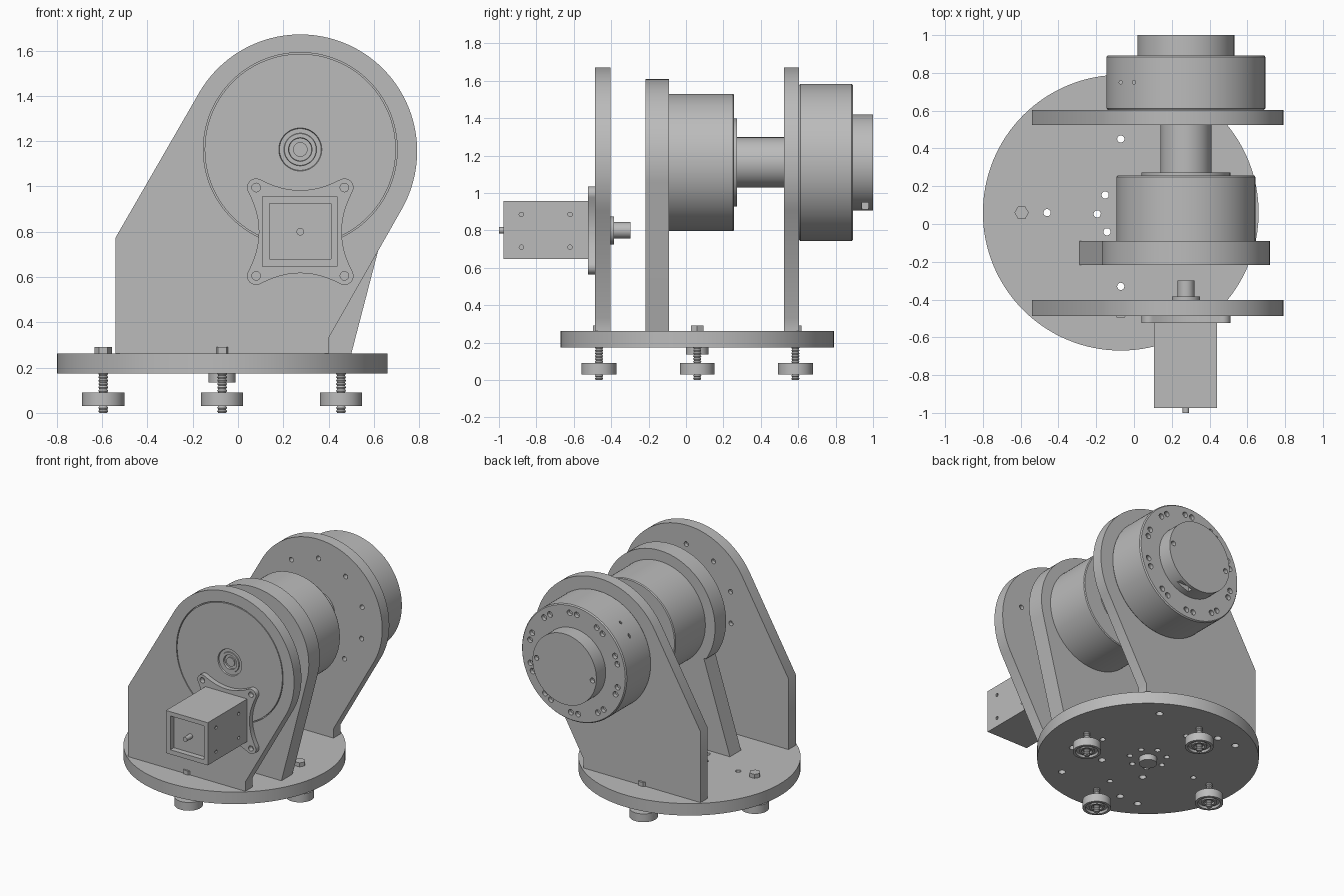
import bpy, bmesh, math
from math import cos, sin, radians, pi
from mathutils import Vector

if "Cube" in bpy.data.objects:
    bpy.data.objects.remove(bpy.data.objects["Cube"])

grey = bpy.data.materials.new("machined grey")
grey.use_nodes = True
grey.diffuse_color = (0.5, 0.5, 0.5, 1)
grey.node_tree.nodes["Principled BSDF"].inputs["Base Color"].default_value = (0.5, 0.5, 0.5, 1)

AX, AZ = 0.275, 1.163          # main shaft axis
MX, MZ = 0.275, 0.80           # motor axis
BX, BY = -0.07, 0.06           # base centre


def finish(name, bm):
    bmesh.ops.remove_doubles(bm, verts=bm.verts, dist=1e-5)
    bmesh.ops.recalc_face_normals(bm, faces=bm.faces)
    mesh = bpy.data.meshes.new(name)
    bm.to_mesh(mesh)
    bm.free()
    mesh.materials.append(grey)
    ob = bpy.data.objects.new(name, mesh)
    bpy.context.collection.objects.link(ob)
    return ob


def smooth(ob):
    bpy.ops.object.select_all(action='DESELECT')
    ob.select_set(True)
    bpy.context.view_layer.objects.active = ob
    bpy.ops.object.shade_smooth_by_angle(angle=radians(30))


def prism(bm, outline, y0, y1):
    """Extrude an x-z outline along y."""
    face = bm.faces.new([bm.verts.new((x, y0, z)) for x, z in outline])
    new = bmesh.ops.extrude_face_region(bm, geom=[face])["geom"]
    verts = [v for v in new if isinstance(v, bmesh.types.BMVert)]
    bmesh.ops.translate(bm, verts=verts, vec=(0, y1 - y0, 0))


def box(bm, x0, x1, y0, y1, z0, z1):
    prism(bm, [(x0, z0), (x1, z0), (x1, z1), (x0, z1)], y0, y1)


def lathe(bm, profile, axis, centre, seg=96):
    """Turn (radius, height) pairs around the y or z axis."""
    rings = []
    for r, t in profile:
        ring = []
        for i in range(seg if r > 0 else 1):
            a, b = r * cos(2 * pi * i / seg), r * sin(2 * pi * i / seg)
            u, v = centre[0] + a, centre[1] + b
            ring.append(bm.verts.new((u, t, v) if axis == 'Y' else (u, v, t)))
        rings.append(ring)
    for p, q in zip(rings, rings[1:]):
        for i in range(seg):
            j = (i + 1) % seg
            corners = [p[i % len(p)], p[j % len(p)], q[j % len(q)], q[i % len(q)]]
            bm.faces.new(list(dict.fromkeys(corners)))


def rod(bm, r, t0, t1, axis, centre, seg=24):
    lathe(bm, [(0, t0), (r, t0), (r, t1), (0, t1)], axis, centre, seg)


def part(name, build, cut=None):
    """Make one object, optionally carving it with a cutter."""
    bm = bmesh.new()
    build(bm)
    ob = finish(name, bm)
    if cut:
        bm = bmesh.new()
        cut(bm)
        cutter = finish(name + "_cutter", bm)
        cutter.hide_render = True
        mod = ob.modifiers.new("holes", 'BOOLEAN')
        mod.operation, mod.solver, mod.object = 'DIFFERENCE', 'EXACT', cutter
        bpy.context.view_layer.objects.active = ob
        bpy.ops.object.modifier_apply(modifier=mod.name)
        bpy.data.objects.remove(cutter)
    smooth(ob)
    return ob


def arc(cx, cz, r, a0, a1, n):
    angles = [radians(a0 + (a1 - a0) * i / n) for i in range(n + 1)]
    return [(cx + r * cos(a), cz + r * sin(a)) for a in angles]


def polar(r, count, start=0.0, centre=(AX, AZ)):
    return [(centre[0] + r * cos(start + 2 * pi * i / count),
             centre[1] + r * sin(start + 2 * pi * i / count)) for i in range(count)]


# Round base with mounting holes
def base_holes(bm):
    for c in polar(0.39, 4, 0, (BX, BY)) + polar(0.125, 7, 0.5, (BX, BY)):
        rod(bm, 0.019, 0.1, 0.3, 'Z', c)
    for y, xs in ((-0.44, (-0.4, -0.25, 0.25)), (0.56, (-0.4, -0.25, 0.25)), (-0.15, (-0.2, 0.15, 0.4))):
        for x in xs:
            rod(bm, 0.024, 0.1, 0.22, 'Z', (x, y))


part("base", lambda bm: rod(bm, 0.73, 0.175, 0.262, 'Z', (BX, BY), 128), base_holes)
part("centre_hub", lambda bm: rod(bm, 0.06, 0.135, 0.18, 'Z', (BX, BY), 32))

# Levelling feet with threaded bolts and hex heads
for n, c in enumerate(polar(0.525, 4, 0, (BX, BY))):
    thread = [(0, 0)]
    for i in range(13):
        thread += [(0.017, i * 0.015), (0.022, i * 0.015 + 0.0075)]
    thread.append((0, 0.1875))
    part(f"foot_bolt_{n}", lambda bm: lathe(bm, thread, 'Z', c, 20))
    part(f"foot_bolt_head_{n}", lambda bm: rod(bm, 0.038, 0.255, 0.291, 'Z', c, 6))
    pad = [(0, 0.09), (0.093, 0.09), (0.093, 0.03), (0.075, 0.03), (0.07, 0.045),
           (0.05, 0.045), (0.05, 0.035), (0.035, 0.035), (0.035, 0.05), (0, 0.05)]
    part(f"foot_pad_{n}", lambda bm: lathe(bm, pad, 'Z', c, 48))

# Two matching outer support plates
outer = [(-0.54, 0.26), (0.40, 0.26), (0.40, 0.33)]
outer += arc(AX, 1.155, 0.516, -29, 149, 60) + [(-0.54, 0.775)]


def front_holes(bm):
    rod(bm, 0.428, -0.6, -0.465, 'Y', (AX, AZ), 128)
    for c in polar(0.37, 10, 0.3):
        if c[1] > 1.05:
            rod(bm, 0.017, -0.43, -0.3, 'Y', c, 16)


def back_holes(bm):
    for c in polar(0.37, 10, 0.3):
        rod(bm, 0.017, 0.4, 0.56, 'Y', c, 16)


part("front_plate", lambda bm: prism(bm, outer, -0.487, -0.403), front_holes)
part("back_plate", lambda bm: prism(bm, outer, 0.523, 0.604), back_holes)

# Cover disc set into the front plate, with a stepped bearing hub
cover = [(0, -0.464), (0.422, -0.464), (0.422, -0.487), (0.095, -0.487), (0.092, -0.478),
         (0.072, -0.478), (0.070, -0.484), (0.052, -0.484), (0.050, -0.470),
         (0.032, -0.470), (0.032, -0.480), (0, -0.480)]
part("cover_disc", lambda bm: lathe(bm, cover, 'Y', (AX, AZ), 128))

# Middle plate on a leaning leg
middle = [(-0.29, 0.26), (0.50, 0.26)] + arc(AX, AZ, 0.445, -14, 213, 64) + [(-0.08, 0.92)]
part("middle_plate", lambda bm: prism(bm, middle, -0.217, -0.09))

# Drum, retaining ring and shaft
drum = [(0, -0.1), (0.367, -0.1), (0.367, 0.25), (0.362, 0.257), (0.235, 0.257),
        (0.235, 0.273), (0.2, 0.273), (0.2, 0.262), (0, 0.262)]
part("drum", lambda bm: lathe(bm, drum, 'Y', (AX, AZ), 128))
part("shaft", lambda bm: rod(bm, 0.135, 0.25, 0.53, 'Y', (AX, AZ), 64))


# Gearbox with paired screw holes, and its end cap
def gearbox_holes(bm):
    for i in range(10):
        for side in (-1, 1):
            a = 2 * pi * i / 10 + 0.3 + side * 0.08
            rod(bm, 0.02, 0.865, 1, 'Y', (AX + 0.36 * cos(a), AZ + 0.36 * sin(a)), 16)
    for x in (-0.07, 0.0):
        rod(bm, 0.009, 1.3, 1.8, 'Z', (x, 0.75), 10)


def cap_holes(bm):
    for a in (0.1, 0.1 + pi):
        rod(bm, 0.018, 0.97, 1.1, 'Y', (AX + 0.225 * cos(a), AZ + 0.225 * sin(a)), 16)
    box(bm, 0.32, 0.46, 0.94, 0.975, 0.85, 0.95)


case = [(0, 0.6), (0.41, 0.6), (0.42, 0.612), (0.42, 0.885), (0.413, 0.893), (0, 0.893)]
part("gearbox", lambda bm: lathe(bm, case, 'Y', (AX, AZ), 128), gearbox_holes)
part("gearbox_cap", lambda bm: rod(bm, 0.256, 0.885, 1.0, 'Y', (AX, AZ), 96), cap_holes)

# Motor mounting flange: four lobes joined by hollow sides
quarter = arc(0.195, 0.195, 0.04, -30, 120, 12)
for i in range(1, 12):
    x = 0.175 * (1 - i / 6)
    quarter.append((x, 0.183 + 0.047 * (x / 0.175) ** 2))
flange = []
for k in range(4):
    ca, sa = cos(k * pi / 2), sin(k * pi / 2)
    flange += [(MX + x * ca - z * sa, MZ + x * sa + z * ca) for x, z in quarter]


def flange_holes(bm):
    for sx in (-1, 1):
        for sz in (-1, 1):
            rod(bm, 0.019, -0.6, -0.4, 'Y', (MX + sx * 0.195, MZ + sz * 0.195))


part("motor_flange", lambda bm: prism(bm, flange, -0.523, -0.486), flange_holes)


# Square motor body with an end recess and side holes
def motor_holes(bm):
    box(bm, 0.14, 0.41, -1.1, -0.935, 0.68, 0.925)
    for y in (-0.88, -0.62):
        for z in (0.71, 0.885):
            for x in (0.10, 0.44):
                start = len(bm.verts)
                rod(bm, 0.012, -0.012, 0.012, 'Z', (0, 0), 12)
                bm.verts.ensure_lookup_table()
                for v in bm.verts[start:]:
                    v.co = Vector((x + v.co.z, y + v.co.x, z + v.co.y))


part("motor_body", lambda bm: box(bm, 0.105, 0.44, -0.975, -0.515, 0.647, 0.956), motor_holes)
part("motor_rear_shaft", lambda bm: rod(bm, 0.017, -1.0, -0.92, 'Y', (MX, MZ)))

# Drive pulley behind the front plate
pulley = [(0, -0.41), (0.075, -0.41), (0.075, -0.385), (0.044, -0.385), (0.044, -0.298), (0, -0.298)]
part("drive_pulley", lambda bm: lathe(bm, pulley, 'Y', (MX, MZ), 48))
